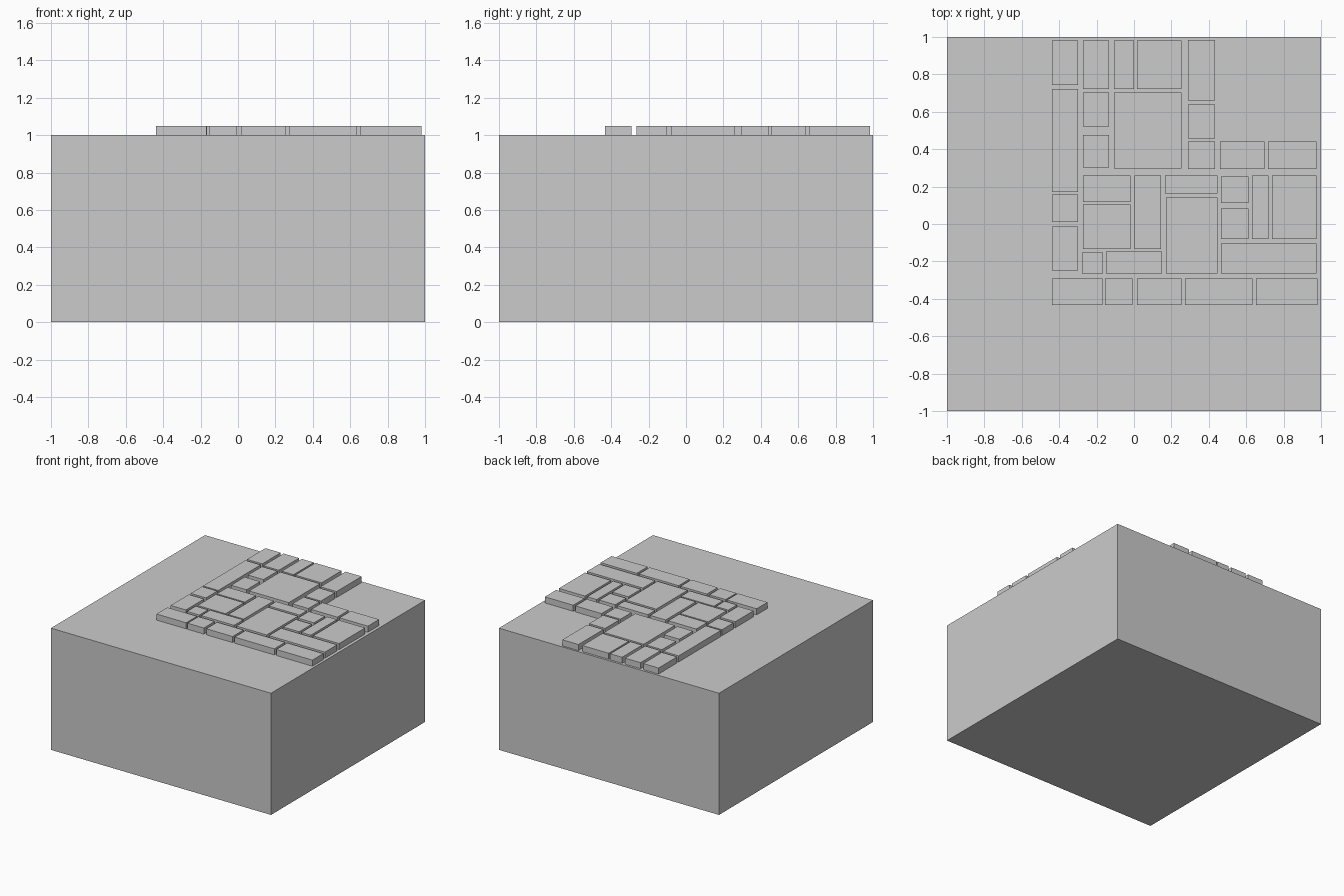
import bpy, bmesh
from mathutils import Matrix, Vector


def box(bm, x0, x1, y0, y1, z0, z1):
    size = Matrix.Diagonal((x1 - x0, y1 - y0, z1 - z0, 1))
    mid = Vector(((x0 + x1) / 2, (y0 + y1) / 2, (z0 + z1) / 2))
    bmesh.ops.create_cube(bm, size=1, matrix=Matrix.Translation(mid) @ size)


def make_object(name, bm):
    mesh = bpy.data.meshes.new(name)
    bm.to_mesh(mesh)
    bm.free()
    bpy.context.collection.objects.link(bpy.data.objects.new(name, mesh))


# Ground block
bm = bmesh.new()
box(bm, -1, 1, -1, 1, 0, 1)
make_object("ground_block", bm)

# Paving columns: x range, then the y spans of the slabs
columns = [
    (-.438, -.299, [(.742, .982), (.171, .721), (.011, .158), (-.249, -.013)]),
    (-.274, -.133, [(.520, .702), (.301, .477)]),
    (-.107, .254, [(.296, .702)]),
    (.288, .434, [(.660, .985), (.456, .638)]),
    (-.274, -.019, [(.117, .258), (-.134, .104)]),
    (.004, .145, [(-.134, .258)]),
    (.166, .446, [(.163, .258)]),
    (.171, .446, [(-.265, .141)]),
    (.466, .612, [(.112, .254), (-.080, .083)]),
]
# Paving rows: y range, then the x spans of the slabs
rows = [
    (.721, .982, [(-.274, -.133), (-.107, .001), (.015, .254)]),
    (.294, .440, [(.288, .434), (.459, .697), (.717, .975)]),
    (-.080, .258, [(.631, .718), (.738, .975)]),
    (-.265, -.105, [(.466, .975)]),
    (-.265, -.152, [(-.278, -.165)]),
    (-.265, -.147, [(-.150, .150)]),
    (-.433, -.292, [(-.438, -.168), (-.156, -.008), (.015, .254),
                    (.272, .633), (.652, .980)]),
]

# Paving slabs
bm = bmesh.new()
for x0, x1, spans in columns:
    for y0, y1 in spans:
        box(bm, x0, x1, y0, y1, 1, 1.05)
for y0, y1, spans in rows:
    for x0, x1 in spans:
        box(bm, x0, x1, y0, y1, 1, 1.05)
make_object("paving_slabs", bm)
